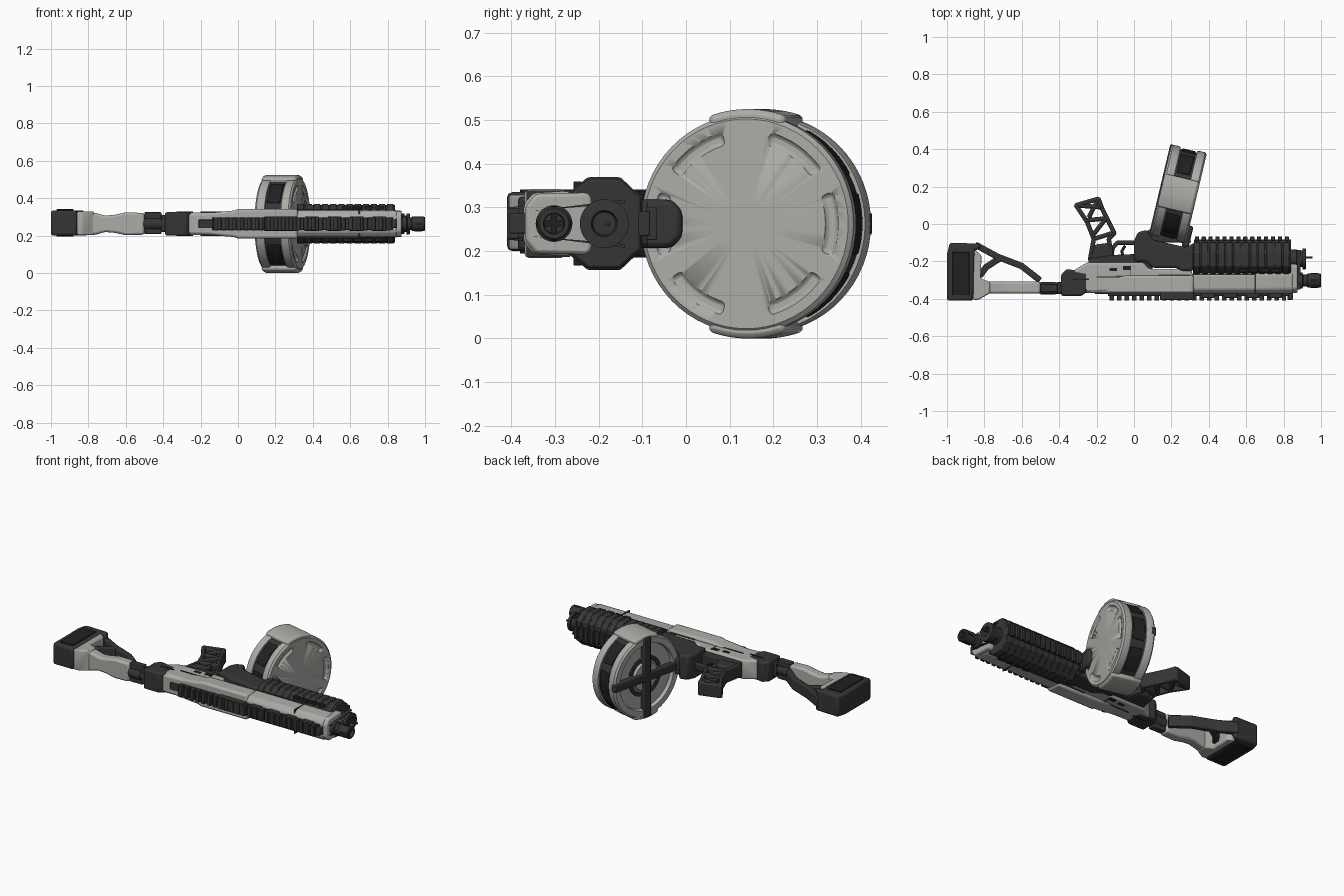
import bpy, bmesh, math
from mathutils import Matrix, Vector

cube = bpy.data.objects.get("Cube")
if cube:
    bpy.data.objects.remove(cube, do_unlink=True)


def material(name, rgb, rough=0.6):
    m = bpy.data.materials.new(name)
    m.use_nodes = True
    m.diffuse_color = (*rgb, 1)
    node = m.node_tree.nodes["Principled BSDF"]
    node.inputs["Base Color"].default_value = (*rgb, 1)
    node.inputs["Roughness"].default_value = rough
    return m


LIGHT = material("warm light grey", (0.42, 0.41, 0.385))
DARK = material("charcoal", (0.036, 0.036, 0.037))
BLACK = material("near black", (0.015, 0.015, 0.016))
ZC = 0.263  # middle plane of the body


def finish(name, bm, mat, bevel=0.0, matrix=None):
    bmesh.ops.recalc_face_normals(bm, faces=bm.faces)
    me = bpy.data.meshes.new(name)
    bm.to_mesh(me)
    bm.free()
    if matrix:
        me.transform(matrix)
    ob = bpy.data.objects.new(name, me)
    bpy.context.collection.objects.link(ob)
    me.materials.append(mat)
    if bevel:
        b = ob.modifiers.new("bevel", "BEVEL")
        b.width, b.segments, b.limit_method = bevel, 2, "ANGLE"
    bpy.ops.object.select_all(action="DESELECT")
    bpy.context.view_layer.objects.active = ob
    ob.select_set(True)
    bpy.ops.object.shade_smooth_by_angle(angle=math.radians(35))
    return ob


def add_prism(bm, pts, lo, hi, axis="z"):
    place = {"z": lambda a, b, c: (a, b, c), "x": lambda a, b, c: (c, a, b),
             "y": lambda a, b, c: (a, c, b)}[axis]
    ends = [[bm.verts.new(place(a, b, c)) for a, b in pts] for c in (lo, hi)]
    n = len(pts)
    bm.faces.new(ends[0])
    bm.faces.new(ends[1])
    for i in range(n):
        j = (i + 1) % n
        bm.faces.new((ends[0][i], ends[0][j], ends[1][j], ends[1][i]))


def prism(name, pts, lo, hi, mat, axis="z", bevel=0.006, matrix=None):
    bm = bmesh.new()
    add_prism(bm, pts, lo, hi, axis)
    return finish(name, bm, mat, bevel, matrix)


def rect(a0, a1, b0, b1):
    return [(a0, b0), (a1, b0), (a1, b1), (a0, b1)]


def boxes(name, items, mat, bevel=0.004, matrix=None):
    bm = bmesh.new()
    for x0, x1, y0, y1, z0, z1 in items:
        add_prism(bm, rect(x0, x1, y0, y1), z0, z1)
    return finish(name, bm, mat, bevel, matrix)


def bars(name, paths, width, half, mat, bevel=0.006):
    """Flat struts along paths in the xy plane."""
    bm = bmesh.new()
    for path in paths:
        for p, q in zip(path, path[1:]):
            p, q = Vector(p), Vector(q)
            d = (q - p).normalized() * width / 2
            s = Vector((-d.y, d.x))
            p, q = p - d * 0.6, q + d * 0.6
            add_prism(bm, [p + s, q + s, q - s, p - s], ZC - half, ZC + half)
    return finish(name, bm, mat, bevel)


def lathe(name, profile, mat, y=0, z=0, n=64, matrix=None):
    """Closed turned shape about the x axis, profile of (x, radius)."""
    bm = bmesh.new()
    rings = [[bm.verts.new((x, y + r * math.cos(math.tau * i / n), z + r * math.sin(math.tau * i / n)))
              for i in range(n)] for x, r in profile]
    for a, b in zip(rings, rings[1:]):
        for i in range(n):
            j = (i + 1) % n
            bm.faces.new((a[i], a[j], b[j], b[i]))
    bm.faces.new(rings[0])
    bm.faces.new(rings[-1])
    return finish(name, bm, mat, 0, matrix)


def sector(mid, span, r0, r1, steps=12):
    angs = [math.radians(mid - span + 2 * span * i / steps) for i in range(steps + 1)]
    return ([(r0 * math.cos(a), r0 * math.sin(a)) for a in angs] +
            [(r1 * math.cos(a), r1 * math.sin(a)) for a in reversed(angs)])


# Shoulder stock
prism("butt_pad", [(-1, -.41), (-.86, -.41), (-.85, -.14), (-.82, -.13), (-.825, -.105), (-.985, -.1), (-1, -.16)],
      .2, .335, DARK, bevel=.014)
boxes("butt_pad_panels", [(-.97, -.88, -.38, -.15, z, z + .008) for z in (.194, .333)], BLACK, .002)
prism("stock_end", [(-.86, -.405), (-.83, -.405), (-.77, -.37), (-.77, -.31), (-.82, -.29), (-.815, -.17),
      (-.845, -.14), (-.86, -.14)], .202, .33, LIGHT, bevel=.01)
side = [(-.84, .2), (-.76, .205), (-.71, .219), (-.66, .215), (-.6, .202), (-.5, .205)]
prism("stock_arm", side + [(x, 2 * ZC - z) for x, z in reversed(side)], -.372, -.308, LIGHT, "y", .012)
bars("stock_struts", [[(-.84, -.115), (-.73, -.175), (-.6, -.225), (-.51, -.295)],
                      [(-.82, -.27), (-.79, -.23), (-.72, -.185)]], .034, .035, DARK)

# Stock tube and hinge
lathe("stock_tube", [(-.52, .028), (-.5, .028), (-.5, .034), (-.42, .034), (-.42, .03), (-.3, .03)], DARK, -.343, ZC, 24)
boxes("stock_tube_block", [(-.5, -.41, -.362, -.322, .208, .325), (-.41, -.36, -.37, -.31, .22, .31)], DARK)
prism("rear_hinge", [(-.39, -.385), (-.28, -.385), (-.25, -.36), (-.25, -.26), (-.36, -.24), (-.39, -.27)],
      .2, .325, DARK, bevel=.01)

# Receiver
plan = [(-.36, .21), (-.16, .205), (-.02, .192), (0, .184), (.32, .184)]
prism("receiver_top", plan + [(x, 2 * ZC - z) for x, z in reversed(plan)], -.37, -.275, LIGHT, "y", .012)
prism("receiver_side", [(-.355, -.29), (-.35, -.265), (-.25, -.205), (.05, -.205), (.08, -.24), (.24, -.24),
      (.26, -.21), (.29, -.21), (.315, -.27), (.315, -.35), (-.25, -.365)], .202, .324, LIGHT, bevel=.012)
prism("receiver_lower", [(-.25, -.23), (-.24, -.185), (-.1, -.165), (.02, -.16), (.1, -.22), (.1, -.26)],
      .213, .313, DARK)
boxes("receiver_slots", [(a, b, c, d, z, z + .006) for z in (.198, .322) for a, b, c, d in
      ((-.13, -.09, -.25, -.235), (-.2, .02, -.285, -.28), (-.06, -.02, -.245, -.225), (-.33, -.24, -.3, -.292))], BLACK, 0)
boxes("receiver_seams", [(-.02, -.015, -.36, -.22, .2, .326), (.13, .3, -.275, -.27, .198, .328)], DARK, 0)

# Feed housing and magazine support
prism("feed_housing", [(0, -.2), (0, -.09), (.02, -.045), (.07, -.03), (.1, -.085), (.28, -.125), (.32, -.1), (.32, -.25),
      (.25, -.25), (.23, -.235), (.1, -.235), (.06, -.2)], .185, .341, DARK, bevel=.014)
prism("feed_neck", [(.06, -.1), (.07, -.035), (.11, -.02), (.28, -.06), (.31, -.1)], .21, .316, DARK, bevel=.01)

# Trigger and grip frame
bars("trigger_guard", [[(.02, -.1), (-.09, -.1), (-.115, -.13), (-.12, -.185)]], .022, .022, DARK)
bars("trigger", [[(-.06, -.17), (-.065, -.145), (-.05, -.12)]], .015, .01, BLACK, .002)
bars("grip_frame", [[(-.31, .1), (-.19, .135), (-.17, .08), (-.13, 0), (-.105, -.05), (-.135, -.08), (-.12, -.17)],
                    [(-.31, .1), (-.25, .01), (-.215, -.08), (-.235, -.19)],
                    [(-.31, .1), (-.18, .09)], [(-.19, .135), (-.24, .04)], [(-.25, .02), (-.15, .03)],
                    [(-.15, .03), (-.22, -.06)], [(-.215, -.08), (-.12, -.05)]], .024, .043, DARK, .009)
prism("grip_root", [(-.24, -.19), (-.21, -.11), (-.13, -.1), (-.11, -.19)], .218, .308, DARK, bevel=.012)

# Fore-end: octagonal shell with ribs, vents and lower rail
half = [(-.1, .2), (-.115, .19), (-.15, .157), (-.225, .157), (-.265, .19), (-.27, .2)]


def shell(k):
    pts = [(-.185 + (y + .185) * k, ZC + (z - ZC) * k) for y, z in half]
    return pts + [(y, 2 * ZC - z) for y, z in reversed(pts)]


prism("fore_end_core", shell(.96), .315, .84, DARK, "x", .006)
bm = bmesh.new()
for i in range(12):
    x = .318 + i * .0435
    add_prism(bm, shell(1), x, x + .035, "x")
finish("fore_end_ribs", bm, DARK, .004)
boxes("fore_end_vents", [(.56 + i * .058, .605 + i * .058, -.258, -.238, z, z + .03) for i in range(4) for z in (.167, .329)],
      BLACK, .003)
boxes("lower_rail", [(.32, .84, -.11, -.083, .235, .291)] +
      [(.325 + i * .037, .347 + i * .037, -.09, -.067, .225, .301) for i in range(14)], DARK, .003)

# Upper shroud
top = [(-.372, .22), (-.35, .193), (-.27, .188), (-.255, .2)]
prism("upper_shroud", top + [(y, 2 * ZC - z) for y, z in reversed(top)], .315, .85, LIGHT, "x", .01)
nose = [(-.368, .225), (-.345, .195), (-.225, .192), (-.215, .205)]
prism("shroud_nose", nose + [(y, 2 * ZC - z) for y, z in reversed(nose)], .65, .875, LIGHT, "x", .014)
boxes("shroud_seams", [(.645, .651, -.365, -.265, .187, .339), (.32, .65, -.274, -.268, .186, .34)], DARK, 0)

# Sight rail
boxes("top_rail", [(-.14, .83, -.385, -.36, .23, .296), (.14, .32, -.405, -.345, .225, .301),
                   (-.21, -.12, -.375, -.36, .24, .286)] +
      [(-.13 + i * .04, -.106 + i * .04, -.41, -.38, .228, .298) for i in range(24)], DARK, .003)
boxes("rail_supports", [(.36 + i * .12, .43 + i * .12, -.396, -.36, .224, .302) for i in range(4)], DARK)
boxes("front_sight", [(.82, .85, -.405, -.36, .24, .286)], DARK)

# Barrel, muzzle brake and tube cap
lathe("barrel", [(.8, .03), (.88, .03), (.88, .042), (.9, .042), (.905, .033), (.925, .033), (.93, .038),
                 (.995, .038), (1, .034), (1, .024), (.95, .022)], DARK, -.302, ZC, 32)
boxes("muzzle_slots", [(.945, .985, -.342, -.262, ZC - .007, ZC + .007), (.945, .985, -.309, -.295, ZC - .04, ZC + .04)], BLACK, 0)
lathe("tube_cap", [(.8, .05), (.87, .05), (.875, .044), (.9, .044), (.9, .056), (.918, .056), (.92, .03), (.9, .026)],
      DARK, -.187, ZC, 32)
boxes("cap_stud", [(.88, .955, -.184, -.174, ZC - .006, ZC + .006)], DARK, .002)
bm = bmesh.new()
for s in (-1, 1):
    add_prism(bm, [(-.35, ZC + s * .03), (-.342, ZC + s * .03), (-.14, ZC + s * .055), (-.14, ZC + s * .047)], .872, .89, "x")
finish("front_links", bm, DARK)

# Drum magazine, built along x and tilted
TILT = Matrix.Translation((.238, .16, .2625)) @ Matrix.Rotation(math.radians(-13.3), 4, "Z")
front = lathe("drum_front_rim", [(.045, .246), (.06, .25), (.088, .25), (.0975, .24), (.0975, .05)], LIGHT, matrix=TILT)
lathe("drum_band", [(-.07, .237), (.07, .237)], DARK, matrix=TILT)
lathe("drum_back_rim", [(-.045, .246), (-.06, .25), (-.088, .25), (-.0975, .24), (-.0975, .205), (-.075, .2), (-.075, .09),
                        (-.09, .085), (-.09, .02)], LIGHT, matrix=TILT)

# Rounded slots pressed into the drum face
bm = bmesh.new()
for mid in (0, 55, 125, 180, 235, 305):
    add_prism(bm, sector(mid, 20, .186, .217), .088, .12, "x")
cutter = finish("slot_cutter", bm, LIGHT, .01, TILT)
cutter.hide_render = True
cutter.hide_set(True)
cut = front.modifiers.new("slots", "BOOLEAN")
cut.object, cut.solver = cutter, "EXACT"

# Drum straps, side panels and back cross
bm = bmesh.new()
for mid in (90, 270):
    add_prism(bm, sector(mid, 21, .225, .2625), -.096, .094, "x")
finish("drum_straps", bm, LIGHT, .012, TILT)
bm = bmesh.new()
for mid in (0, 45, 135, 180, 225, 315):
    add_prism(bm, sector(mid, 17, .22, .243), -.036, .036, "x")
finish("drum_side_panels", bm, BLACK, .004, TILT)
boxes("drum_cross", [(-.104, -.07, -.026, .026, -.25, .25), (-.104, -.07, -.25, .25, -.026, .026)], DARK, .006, TILT)
bm = bmesh.new()
for mid in (45, 135, 225, 315):
    add_prism(bm, sector(mid, 28, .1, .125), -.082, -.07, "x")
finish("drum_spring_slots", bm, DARK, .003, TILT)
tab = [(-.27, -.055), (-.175, -.055), (-.15, -.03), (-.15, .03), (-.175, .055), (-.27, .055)]
prism("drum_latch", tab, .08, .118, DARK, "x", .012, TILT)
